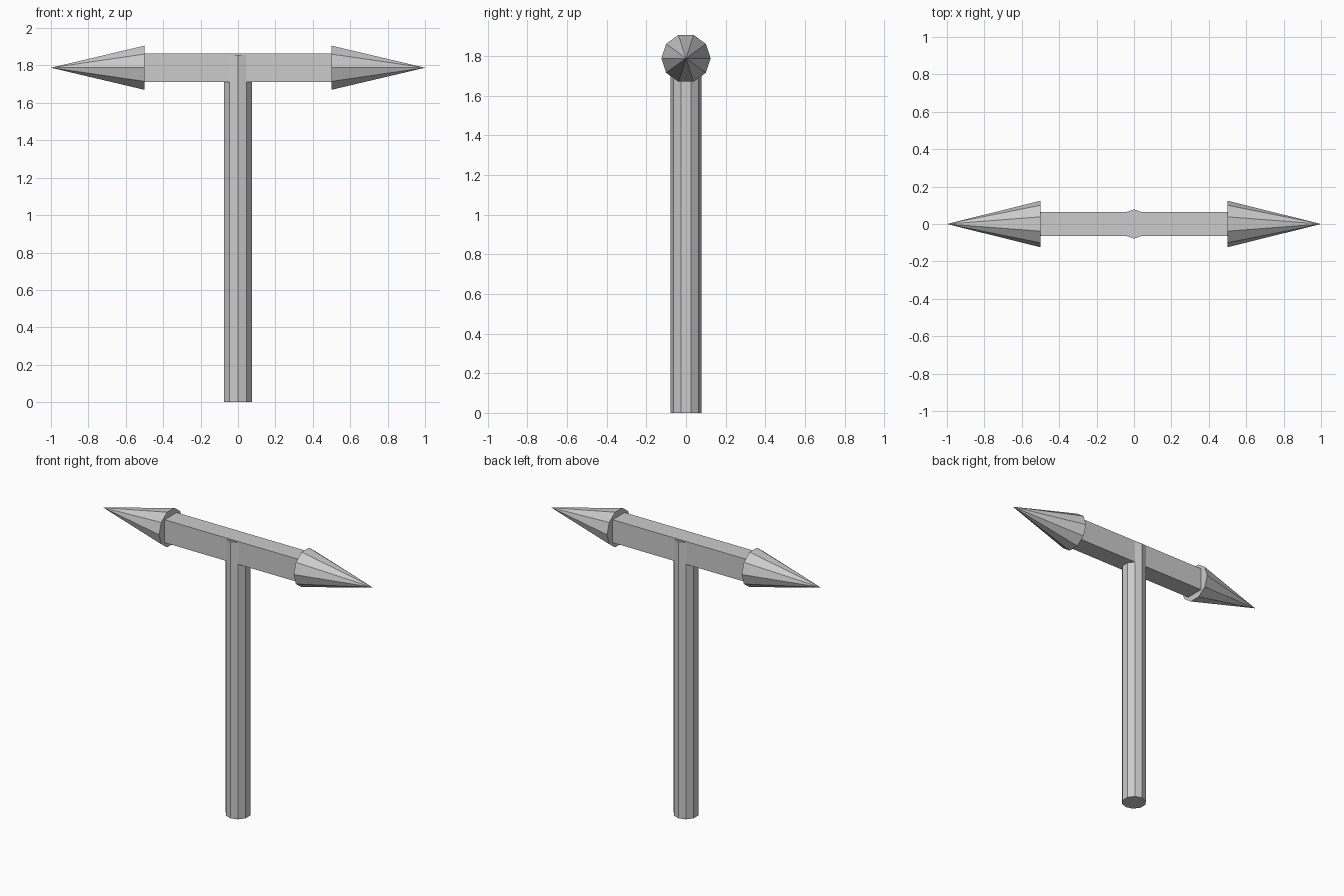
import bpy
from math import pi

if "Cube" in bpy.data.objects:
    bpy.data.objects.remove(bpy.data.objects["Cube"])

SIDES = 10
BAR_Z = 1.788

# Upright post, ten sided, corners on the y axis
POST_H = 1.857
bpy.ops.mesh.primitive_cylinder_add(vertices=SIDES, radius=0.078, depth=POST_H,
                                    location=(0, 0, POST_H / 2))
bpy.context.object.name = "post"

# Rectangular cross bar
bpy.ops.mesh.primitive_cube_add(size=1, location=(0, 0, BAR_Z))
bar = bpy.context.object
bar.name = "cross_bar"
bar.scale = (1.0, 0.127, 0.154)

# Cone arrowheads at both ends
for side, name in ((-1, "left_arrowhead"), (1, "right_arrowhead")):
    bpy.ops.mesh.primitive_cone_add(vertices=SIDES, radius1=0.124, radius2=0, depth=0.5,
                                    location=(side * 0.75, 0, BAR_Z),
                                    rotation=(0, side * pi / 2, 0))
    bpy.context.object.name = name
